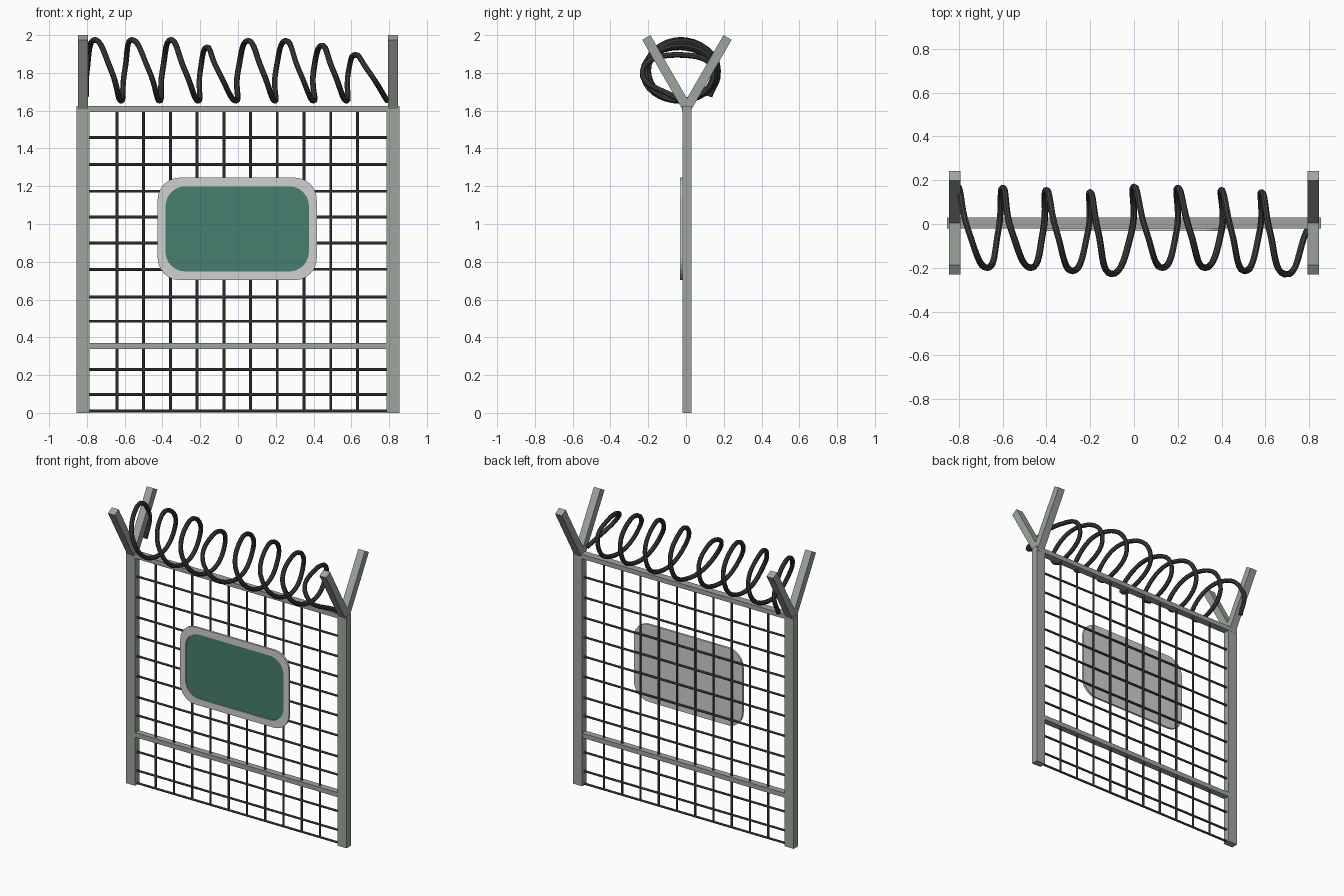
import bpy, bmesh, math
from mathutils import Matrix, Vector

if "Cube" in bpy.data.objects:
    bpy.data.objects.remove(bpy.data.objects["Cube"])


def material(name, rgb):
    m = bpy.data.materials.new(name)
    lin = [((c / 255 + 0.055) / 1.055) ** 2.4 for c in rgb]
    m.diffuse_color = (*lin, 1)
    m.use_nodes = True
    m.node_tree.nodes["Principled BSDF"].inputs["Base Color"].default_value = m.diffuse_color
    return m


STEEL = material("galvanised steel", (158, 165, 158))
WIRE = material("dark wire", (80, 82, 80))
COIL = material("coil wire", (62, 62, 62))
FRAME = material("sign grey", (208, 208, 208))
GREEN = material("sign green", (70, 128, 110))

YC = 0.005  # depth centre of posts and mesh


def make(name, bm, *mats):
    bmesh.ops.recalc_face_normals(bm, faces=bm.faces)
    me = bpy.data.meshes.new(name)
    bm.to_mesh(me)
    bm.free()
    for m in mats:
        me.materials.append(m)
    ob = bpy.data.objects.new(name, me)
    bpy.context.collection.objects.link(ob)
    return ob


def box(name, size, loc, mat, tilt=0):
    bm = bmesh.new()
    mx = Matrix.Translation(loc) @ Matrix.Rotation(tilt, 4, 'X') @ Matrix.Diagonal((*size, 1))
    bmesh.ops.create_cube(bm, size=1, matrix=mx)
    return make(name, bm, mat)


def add_rod(bm, a, b, r):
    a, b = Vector(a), Vector(b)
    d = b - a
    mx = Matrix.Translation((a + b) / 2) @ d.to_track_quat('Z', 'Y').to_matrix().to_4x4()
    bmesh.ops.create_cone(bm, cap_ends=True, segments=8, radius1=r, radius2=r,
                          depth=d.length, matrix=mx)


# posts and the V-shaped arms on top of them
for side, sx in (("left", -1), ("right", 1)):
    box(f"{side}_post", (0.07, 0.048, 1.62), (sx * 0.82, YC, 0.81), STEEL)
    for face, sy in (("front", -1), ("back", 1)):
        length, ang = 0.43, math.radians(30)
        loc = (sx * 0.82, YC + sy * length / 2 * math.sin(ang),
               1.9875 - length / 2 * math.cos(ang))
        box(f"{side}_{face}_arm", (0.052, 0.05, length), loc, STEEL, -sy * ang)

# rails
box("top_rail", (1.71, 0.05, 0.032), (0, YC, 1.61), STEEL)
box("lower_rail", (1.58, 0.044, 0.032), (0, YC, 0.355), STEEL)

# wire grid
bm = bmesh.new()
for i in range(10):
    x = -0.641 + 0.1415 * i
    add_rod(bm, (x, YC, 0.008), (x, YC, 1.6), 0.0075)
make("vertical_wires", bm, WIRE)
bm = bmesh.new()
for z in (0.01, 0.098, 0.23, 0.485, 0.613, 0.76, 0.9, 1.037, 1.173, 1.315, 1.458):
    add_rod(bm, (-0.79, YC, z), (0.79, YC, z), 0.0075)
make("horizontal_wires", bm, WIRE)


# sign: rounded frame with a recessed green panel
def rounded_loop(bm, w, h, r, y, cx=-0.004, cz=0.974, n=6):
    pts = []
    for k, (sx, sz) in enumerate(((1, 1), (-1, 1), (-1, -1), (1, -1))):
        for i in range(n + 1):
            a = math.pi / 2 * (k + i / n)
            pts.append(bm.verts.new((cx + sx * (w / 2 - r) + r * math.cos(a), y,
                                     cz + sz * (h / 2 - r) + r * math.sin(a))))
    return pts


bm = bmesh.new()
loops = [rounded_loop(bm, 0.842, 0.542, 0.115, -0.018),
         rounded_loop(bm, 0.842, 0.542, 0.115, -0.033),
         rounded_loop(bm, 0.76, 0.451, 0.105, -0.033),
         rounded_loop(bm, 0.76, 0.451, 0.105, -0.026)]
for a, b in zip(loops, loops[1:]):
    for i in range(len(a)):
        j = (i + 1) % len(a)
        bm.faces.new((a[i], a[j], b[j], b[i]))
bm.faces.new(loops[0])
bm.faces.new(loops[-1]).material_index = 1
make("sign", bm, FRAME, GREEN)

# coiled wire: four points per turn (back, top, front, bottom)
back_x = (-0.80, -0.60, -0.40, -0.20, 0.0, 0.20, 0.40, 0.585)
top_x = (-0.757, -0.56, -0.355, -0.165, 0.055, 0.255, 0.445, 0.62)
front_x = (-0.67, -0.47, -0.28, -0.105, 0.13, 0.325, 0.505, 0.69)
low_x = (-0.62, -0.415, -0.21, -0.01, 0.195, 0.40, 0.575, 0.79)
top_z = (1.975, 1.975, 1.975, 1.935, 1.97, 1.97, 1.945, 1.895)
back_y = (0.165, 0.165, 0.155, 0.145, 0.17, 0.165, 0.155, 0.145)
front_y = (-0.2, -0.2, -0.215, -0.228, -0.2, -0.2, -0.215, -0.23)
path = [(-0.805, 0.125, 1.675)]
for i in range(8):
    path += [(back_x[i], back_y[i], 1.81), (top_x[i], -0.03, top_z[i]),
             (front_x[i], front_y[i], 1.81), (low_x[i], -0.03, 1.652)]
cu = bpy.data.curves.new("wire_coil", 'CURVE')
cu.dimensions = '3D'
cu.bevel_depth = 0.015
cu.bevel_resolution = 2
cu.resolution_u = 8
cu.use_fill_caps = True
sp = cu.splines.new('BEZIER')
sp.bezier_points.add(len(path) - 1)
for p, co in zip(sp.bezier_points, path):
    p.co = co
    p.handle_left_type = p.handle_right_type = 'AUTO'
cu.materials.append(COIL)
coil = bpy.data.objects.new("wire_coil", cu)
bpy.context.collection.objects.link(coil)
bpy.context.view_layer.objects.active = coil
coil.select_set(True)
bpy.ops.object.convert(target='MESH')
bpy.ops.object.shade_smooth_by_angle()
